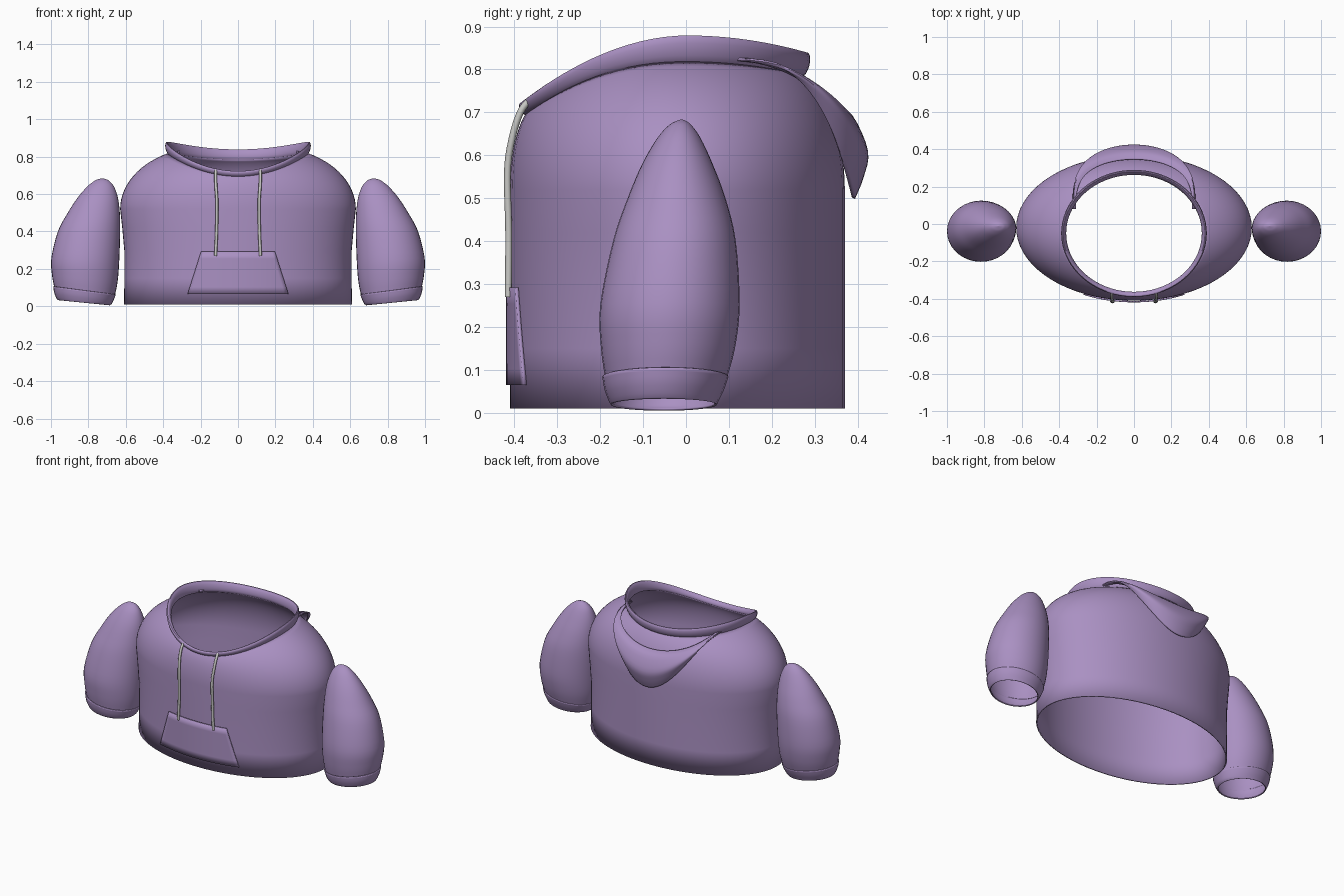
import bpy, bmesh
from math import sin, cos, pi, radians

if "Cube" in bpy.data.objects:
    bpy.data.objects.remove(bpy.data.objects["Cube"])


def material(name, rgb):
    m = bpy.data.materials.new(name)
    m.diffuse_color = (*rgb, 1)
    m.use_nodes = True
    m.node_tree.nodes["Principled BSDF"].inputs["Base Color"].default_value = m.diffuse_color
    return m


FABRIC = material("lavender_fabric", (0.40, 0.28, 0.54))
CORD = material("pale_grey_cord", (0.58, 0.58, 0.56))
SEG = 72


def loft(name, rows, mat, wrap=True, close=False, thick=0, offset=-1):
    """Skin a list of equal-length point rows."""
    bm = bmesh.new()
    vs = [[bm.verts.new(p) for p in row] for row in rows]
    n, m = len(rows), len(rows[0])
    for i in range(n if close else n - 1):
        a, b = vs[i], vs[(i + 1) % n]
        for j in range(m if wrap else m - 1):
            k = (j + 1) % m
            bm.faces.new((a[j], a[k], b[k], b[j]))
    bmesh.ops.remove_doubles(bm, verts=bm.verts, dist=1e-5)
    if close:
        bmesh.ops.recalc_face_normals(bm, faces=bm.faces)
    me = bpy.data.meshes.new(name)
    bm.to_mesh(me)
    bm.free()
    ob = bpy.data.objects.new(name, me)
    bpy.context.collection.objects.link(ob)
    me.materials.append(mat)
    if thick:
        mod = ob.modifiers.new("thickness", 'SOLIDIFY')
        mod.thickness, mod.offset = thick, offset
    bpy.ops.object.select_all(action='DESELECT')
    ob.select_set(True)
    bpy.context.view_layer.objects.active = ob
    bpy.ops.object.shade_smooth_by_angle(angle=radians(40))
    return ob


def smooth_rows(keys, steps):
    """Catmull-Rom interpolation through tuples."""
    out = []
    for i in range(len(keys) - 1):
        p0, p1 = keys[max(i - 1, 0)], keys[i]
        p2, p3 = keys[i + 1], keys[min(i + 2, len(keys) - 1)]
        for s in range(steps):
            t = s / steps
            out.append(tuple(
                0.5 * (2 * b + (c - a) * t + (2 * a - 5 * b + 4 * c - d) * t * t
                       + (3 * b - a - 3 * c + d) * t ** 3)
                for a, b, c, d in zip(p0, p1, p2, p3)))
    return out + [keys[-1]]


angles = [2 * pi * j / SEG for j in range(SEG)]


def neck(a, grow=0.0):
    return (0.372 + grow) * cos(a), -0.05 + (0.322 + grow) * sin(a)


def neck_low(y):
    return 0.82 - (0.12 * (-y / 0.37) ** 2.2 if y < 0 else 0.03 * (y / 0.27) ** 2)


def neck_high(y):
    return 0.88 - (0.155 * (-y / 0.37) ** 1.9 if y < 0 else 0.04 * (y / 0.27) ** 2)


# Torso: oval tube that rounds over the shoulders into the neck opening
rows = []
for z, w in ((0.01, 0.61), (0.15, 0.607), (0.3, 0.608), (0.42, 0.619), (0.52, 0.63)):
    rows.append([(w * cos(a), -0.02 + 0.39 * sin(a), z) for a in angles])
ARC = radians(65)
for i in range(1, 15):
    b = ARC * i / 14
    h, v = (1 - cos(b)) / (1 - cos(ARC)), sin(b) / sin(ARC)
    row = []
    for a in angles:
        nx, ny = neck(a)
        ox, oy = 0.63 * cos(a), -0.02 + 0.39 * sin(a)
        row.append((ox + (nx - ox) * h, oy + (ny - oy) * h,
                    0.52 + (neck_low(ny) - 0.52) * v))
    rows.append(row)
loft("torso", rows, FABRIC, thick=0.008)

# Hood rim: flattened roll around the neck, tallest at the sides
rows = []
for a in angles:
    y0 = neck(a)[1]
    lo, hi = neck_low(y0) - 0.006, neck_high(y0)
    row = []
    for k in range(14):
        b = 2 * pi * k / 14
        x, y = neck(a, 0.004 + 0.012 * cos(b) + 0.006 * sin(b))
        row.append((x, y, (lo + hi) / 2 + (hi - lo) / 2 * sin(b)))
    rows.append(row)
loft("hood_rim", rows, FABRIC, close=True)

# Hood drape: U-shaped fold hanging behind the neck
# each key: half width, centre y, centre z, height falloff
drape = smooth_rows([(0.31, 0.345, 0.715, 1.5), (0.32, 0.385, 0.69, 1.55),
                     (0.325, 0.42, 0.61, 1.75), (0.325, 0.41, 0.55, 2.0),
                     (0.325, 0.39, 0.50, 2.3)], 4)
rows = []
for w, yc, zc, p in drape:
    row = []
    for j in range(41):
        a = pi * (j / 40 - 0.5)
        c = max(cos(a), 0)
        row.append((w * sin(a), 0.08 + (yc - 0.08) * c ** 0.62,
                    0.825 - (0.825 - zc) * c ** p))
    rows.append(row)
loft("hood_drape", rows, FABRIC, wrap=False, thick=0.008, offset=0)


# Sleeves and cuffs, keys: z, inner x, outer x, front y, back y, tilt
def ring(key, s):
    z, xi, xo, yf, yb, tilt = key
    cx, rx, cy, ry = (xi + xo) / 2, (xo - xi) / 2, (yf + yb) / 2, (yb - yf) / 2
    return [(s * cx + rx * cos(a), cy + ry * sin(a), z + tilt * s * rx * cos(a))
            for a in angles[::2]]


sleeve = smooth_rows([
    (0.08, 0.658, 0.982, -0.188, 0.095, 0.13), (0.15, 0.643, 0.994, -0.198, 0.114, 0.08),
    (0.25, 0.635, 0.998, -0.200, 0.125, 0.04), (0.40, 0.630, 0.963, -0.170, 0.116, 0),
    (0.50, 0.632, 0.910, -0.136, 0.092, 0), (0.58, 0.642, 0.858, -0.102, 0.062, 0),
    (0.64, 0.663, 0.806, -0.067, 0.034, 0), (0.67, 0.688, 0.768, -0.040, 0.013, 0),
    (0.68, 0.707, 0.745, -0.022, 0.000, 0), (0.684, 0.725, 0.725, -0.01, -0.01, 0)], 4)
cuff = smooth_rows([
    (0.019, 0.685, 0.965, -0.175, 0.072, 0.10), (0.03, 0.675, 0.973, -0.181, 0.077, 0.11),
    (0.055, 0.664, 0.983, -0.190, 0.089, 0.125), (0.084, 0.653, 0.988, -0.195, 0.099, 0.13)], 3)
for side, s in (("left", -1), ("right", 1)):
    loft(side + "_sleeve", [ring(k, s) for k in sleeve], FABRIC)
    loft(side + "_cuff", [ring(k, s) for k in cuff], FABRIC, thick=0.006)

# Front pocket: trapezoid plate following the torso curve
rows = []
for i in range(7):
    t = i / 6
    w = 0.27 + (0.198 - 0.27) * t
    z = 0.065 + 0.227 * t
    row = []
    for j in range(25):
        x = w * (j / 12 - 1)
        row.append((x, -0.029 - 0.39 * (1 - (x / 0.61) ** 2) ** 0.5, z))
    rows.append(row)
loft("front_pocket", rows, FABRIC, wrap=False, thick=0.008)

# Drawstrings: round cords hanging from the rim
path = smooth_rows([(0.118, -0.365, 0.728), (0.12, -0.386, 0.70), (0.118, -0.405, 0.64),
                    (0.113, -0.416, 0.56), (0.114, -0.413, 0.42), (0.12, -0.414, 0.27)], 6)
for side, s in (("left", -1), ("right", 1)):
    cu = bpy.data.curves.new(side + "_drawstring", 'CURVE')
    cu.dimensions = '3D'
    cu.bevel_depth, cu.bevel_resolution, cu.use_fill_caps = 0.008, 2, True
    sp = cu.splines.new('POLY')
    sp.points.add(len(path) - 1)
    for pt, (x, y, z) in zip(sp.points, path):
        pt.co = (s * x, y, z, 1)
    cu.materials.append(CORD)
    bpy.context.collection.objects.link(bpy.data.objects.new(side + "_drawstring", cu))
